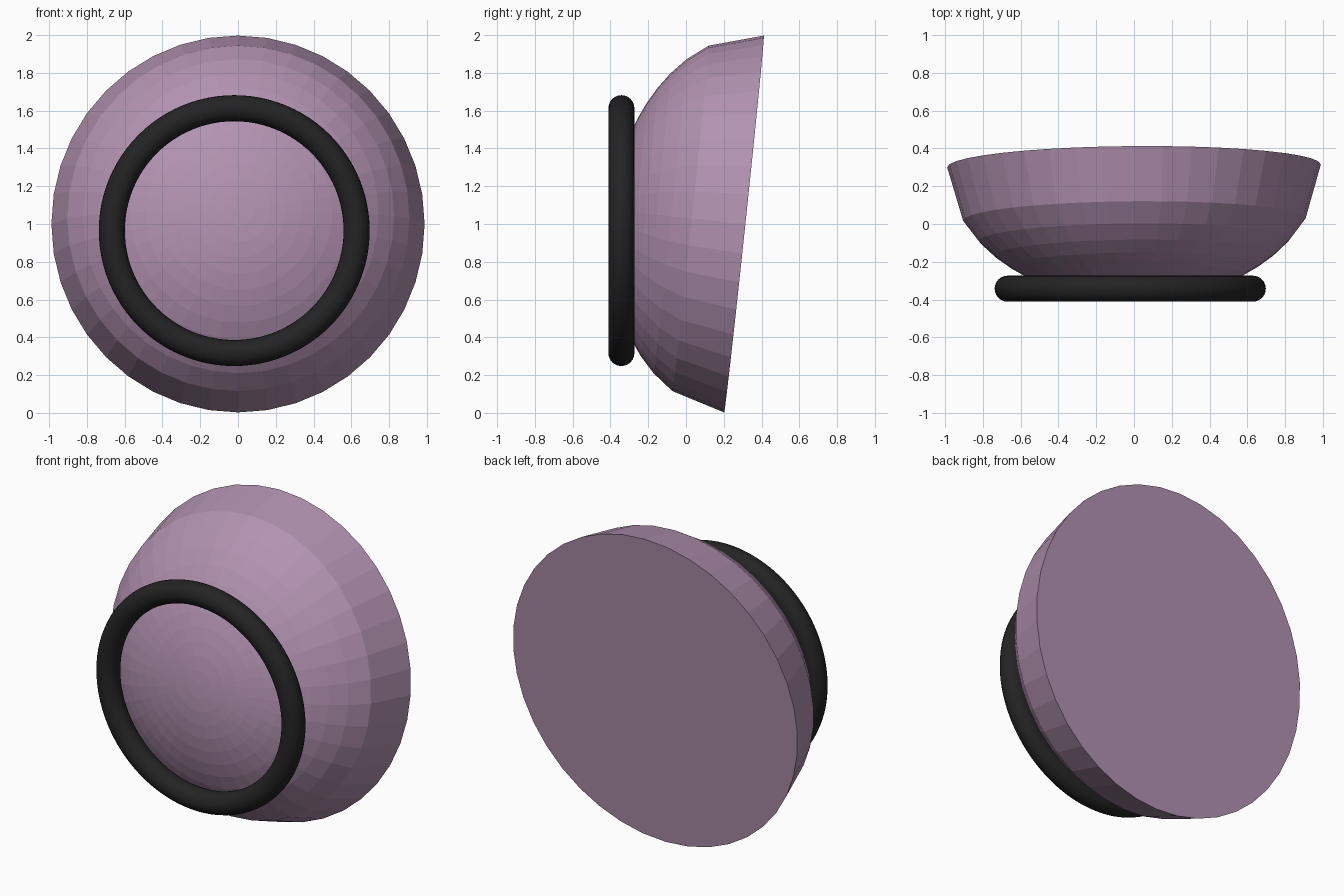
import bpy, bmesh, math
from mathutils import Matrix, Vector

if "Cube" in bpy.data.objects:
    bpy.data.objects.remove(bpy.data.objects["Cube"])


def material(name, rgb):
    m = bpy.data.materials.new(name)
    m.diffuse_color = (*rgb, 1)
    m.use_nodes = True
    m.node_tree.nodes["Principled BSDF"].inputs["Base Color"].default_value = m.diffuse_color
    return m


def make_object(name, bm, mat):
    bmesh.ops.recalc_face_normals(bm, faces=bm.faces)
    me = bpy.data.meshes.new(name)
    bm.to_mesh(me)
    bm.free()
    me.materials.append(mat)
    ob = bpy.data.objects.new(name, me)
    bpy.context.collection.objects.link(ob)
    return ob


pink = material("dusty pink", (0.45, 0.29, 0.44))
black = material("soft black", (0.017, 0.017, 0.017))

# Dome: half ellipsoid with evenly spaced ring radii and a flat back
SEG, RINGS, DEPTH = 40, 12, 0.712
bm = bmesh.new()
rings = []
for k in range(RINGS, 0, -1):
    r = k / RINGS
    d = DEPTH * math.sqrt(1 - r * r)
    rings.append([bm.verts.new((0.988 * r * math.sin(2 * math.pi * i / SEG), -d,
                                1.003 * r * math.cos(2 * math.pi * i / SEG)))
                  for i in range(SEG)])
pole = bm.verts.new((0, -DEPTH, 0))
for a, b in zip(rings, rings[1:]):
    for i in range(SEG):
        j = (i + 1) % SEG
        bm.faces.new((a[i], a[j], b[j], b[i]))
for i in range(SEG):
    bm.faces.new((rings[-1][i], rings[-1][(i + 1) % SEG], pole))
bm.faces.new(rings[0])
# lean the dome slightly upward and sideways
tilt = (Matrix.Translation((0, 0.307, 1.0)) @ Matrix.Rotation(0.0075, 4, 'Z')
        @ Matrix.Rotation(-0.105, 4, 'X'))
bm.transform(tilt)
make_object("dome", bm, pink)

# Ring: upright torus around the front of the dome
MAJ, MIN, N, M = 0.648, 0.069, 96, 24
bm = bmesh.new()
loops = []
for i in range(N):
    u = 2 * math.pi * i / N
    loop = []
    for j in range(M):
        v = 2 * math.pi * j / M
        r = MAJ + MIN * math.cos(v)
        loop.append(bm.verts.new((-0.02 + r * math.cos(u), -0.342 + MIN * math.sin(v),
                                  0.965 + r * math.sin(u))))
    loops.append(loop)
for i in range(N):
    a, b = loops[i], loops[(i + 1) % N]
    for j in range(M):
        k = (j + 1) % M
        bm.faces.new((a[j], a[k], b[k], b[j])).smooth = True
make_object("front_ring", bm, black)
